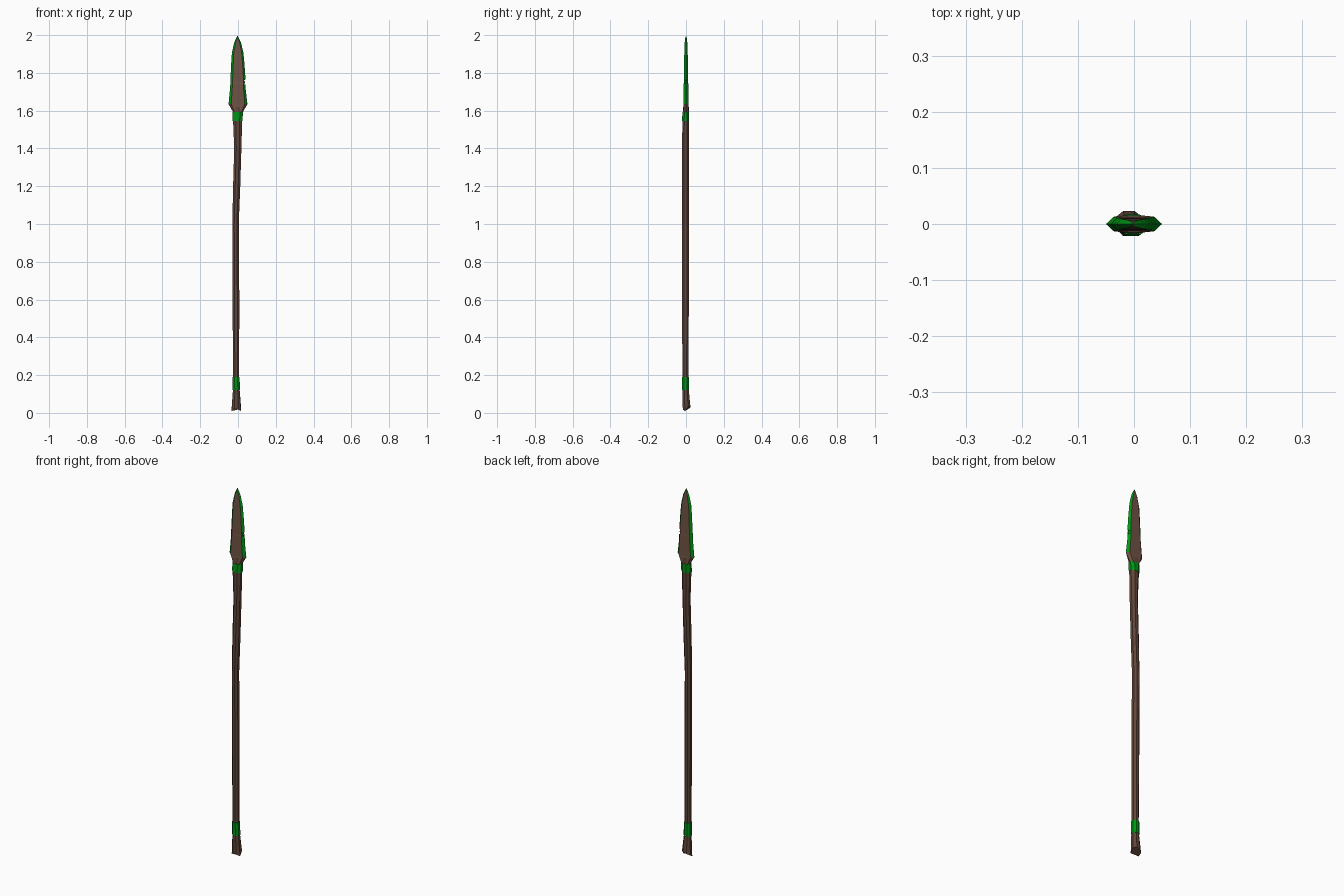
import bpy, bmesh, math


def material(name, rgb):
    m = bpy.data.materials.new(name)
    m.diffuse_color = (*rgb, 1)
    return m


WOOD = material("dark_wood", (0.12, 0.062, 0.042))
STONE = material("blade_brown", (0.16, 0.085, 0.058))
GREEN = material("green", (0.0, 0.3, 0.008))


def loft(name, rings, mats, pick=lambda ring, side: 0, tip=None):
    """Skin a list of closed rings, capping both ends (or closing to a tip)."""
    bm = bmesh.new()
    vs = [[bm.verts.new(p) for p in r] for r in rings]
    n = len(rings[0])
    for k in range(len(vs) - 1):
        for i in range(n):
            j = (i + 1) % n
            f = bm.faces.new((vs[k][i], vs[k][j], vs[k + 1][j], vs[k + 1][i]))
            f.material_index = pick(k, i)
    bm.faces.new(vs[0][::-1])
    if tip:
        t = bm.verts.new(tip)
        for i in range(n):
            f = bm.faces.new((vs[-1][i], vs[-1][(i + 1) % n], t))
            f.material_index = pick(len(vs) - 1, i)
    else:
        bm.faces.new(vs[-1])
    bmesh.ops.recalc_face_normals(bm, faces=bm.faces)
    me = bpy.data.meshes.new(name)
    bm.to_mesh(me)
    bm.free()
    for m in mats:
        me.materials.append(m)
    ob = bpy.data.objects.new(name, me)
    bpy.context.collection.objects.link(ob)
    return ob


def oct_ring(z, cx, cy, rx, ry):
    k = 1 / math.cos(math.pi / 8)
    return [(cx + k * rx * math.cos((i + .5) * math.pi / 4),
             cy + k * ry * math.sin((i + .5) * math.pi / 4), z) for i in range(8)]


# Crooked eight-sided shaft: z, centre x, centre y, half widths
path = [(0.02, -0.009, 0.003, 0.025, 0.020), (0.12, -0.009, -0.002, 0.018, 0.017),
        (0.19, -0.010, -0.003, 0.016, 0.016), (0.60, -0.011, -0.003, 0.018, 0.018),
        (1.00, -0.013, -0.003, 0.017, 0.018), (1.20, -0.007, -0.003, 0.019, 0.018),
        (1.40, -0.001, -0.003, 0.019, 0.018), (1.545, -0.002, -0.002, 0.024, 0.017),
        (1.62, -0.001, 0.000, 0.025, 0.015)]
rings = [oct_ring(*p) for p in path]
# Broken, uneven butt end
jag = [0.012, 0.016, 0.008, 0.002, -0.010, 0.002, -0.002, -0.011]
rings[0] = [(x, y, z + d) for (x, y, z), d in zip(rings[0], jag)]
loft("shaft", rings, [WOOD])

# Green wrappings near both ends
loft("lower_binding", [oct_ring(0.12, -0.009, -0.002, 0.0195, 0.0185),
                       oct_ring(0.19, -0.010, -0.003, 0.0185, 0.0185)], [GREEN])
loft("upper_binding", [oct_ring(1.545, -0.002, -0.002, 0.026, 0.019),
                       oct_ring(1.592, -0.001, -0.001, 0.027, 0.018)], [GREEN])

# Blade with flat cheeks, sharpened green edges and a chipped right side:
# z, left edge, right edge, half thickness, left bevel, right bevel
outline = [(1.59, -0.025, 0.024, 0.015, 0.007, 0.007), (1.635, -0.050, 0.050, 0.013, 0.014, 0.014),
           (1.71, -0.043, 0.041, 0.012, 0.012, 0.011), (1.735, -0.041, 0.041, 0.012, 0.012, 0.011),
           (1.742, -0.041, 0.033, 0.012, 0.012, 0.004), (1.752, -0.041, 0.039, 0.011, 0.012, 0.010),
           (1.757, -0.041, 0.032, 0.011, 0.012, 0.004), (1.768, -0.040, 0.040, 0.011, 0.012, 0.011),
           (1.85, -0.036, 0.034, 0.010, 0.011, 0.010), (1.91, -0.032, 0.028, 0.009, 0.010, 0.009),
           (1.96, -0.020, 0.016, 0.007, 0.008, 0.007), (1.98, -0.012, 0.007, 0.005, 0.006, 0.005)]
blade = [[(l, 0, z), (l + bl, -t, z), (r - br, -t, z), (r, 0, z), (r - br, t, z), (l + bl, t, z)]
         for z, l, r, t, bl, br in outline]
loft("blade", blade, [STONE, GREEN],
     lambda k, i: 0 if k == 0 or i in (1, 4) else 1, tip=(-0.003, 0, 1.997))
